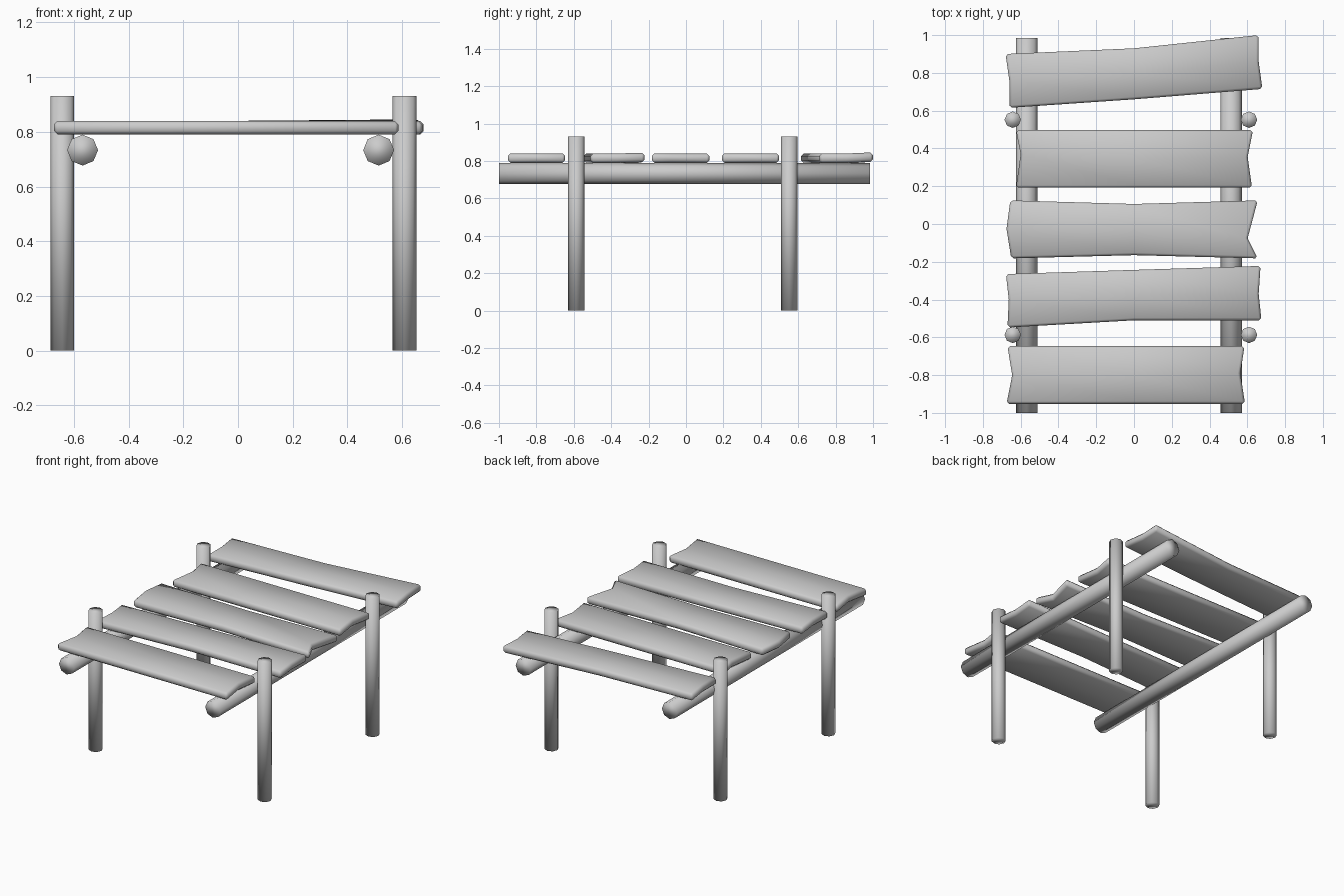
import bpy, bmesh
from math import pi

if "Cube" in bpy.data.objects:
    bpy.data.objects.remove(bpy.data.objects["Cube"])


def log(name, radius, length, centre, rot=(0, 0, 0)):
    bpy.ops.mesh.primitive_cylinder_add(vertices=8, radius=radius, depth=length,
                                        location=centre, rotation=rot)
    ob = bpy.context.object
    ob.name = name
    bpy.ops.object.shade_smooth()


def plank(name, left, mid, right, lift=0.0):
    """left/right: (x, y) of back corner, end centre, front corner; mid: y back, y front."""
    m = [(0, mid[0]), (0, sum(mid) / 2), (0, mid[1])]
    rows = [left, m, right]
    bm = bmesh.new()
    lo, hi = [], []
    for r, row in enumerate(rows):
        dz = lift if r == 2 else 0
        lo.append([bm.verts.new((x, y, 0.79 + dz * (c == 0))) for c, (x, y) in enumerate(row)])
        hi.append([bm.verts.new((x, y, 0.84 + dz * (c == 0))) for c, (x, y) in enumerate(row)])
    for i in range(2):
        for j in range(2):
            for g in (lo, hi):
                bm.faces.new((g[i][j], g[i + 1][j], g[i + 1][j + 1], g[i][j + 1]))
        for k in (0, 2):
            bm.faces.new((lo[i][k], lo[i + 1][k], hi[i + 1][k], hi[i][k]))
            bm.faces.new((lo[k][i], lo[k][i + 1], hi[k][i + 1], hi[k][i]))
    bmesh.ops.recalc_face_normals(bm, faces=bm.faces[:])
    me = bpy.data.meshes.new(name)
    bm.to_mesh(me)
    bm.free()
    me.shade_smooth()
    ob = bpy.data.objects.new(name, me)
    bpy.context.collection.objects.link(ob)
    # softened, worn edges
    b = ob.modifiers.new("worn_edges", 'BEVEL')
    b.width = 0.013
    b.segments = 1
    b.limit_method = 'ANGLE'
    b.angle_limit = 0.9


# four upright posts
for sx, x in (("left", -0.642), ("right", 0.609)):
    for sy, y in (("front", -0.587), ("back", 0.552)):
        log(f"{sy}_{sx}_post", 0.0435, 0.93, (x, y, 0.465))

# two long rails under the deck
for sx, x in (("left", -0.568), ("right", 0.514)):
    log(f"{sx}_rail", 0.0565, 1.985, (x, -0.0075, 0.733), (pi / 2, 0, 0))

# five uneven deck planks, back to front
plank("plank_1", [(-0.68, 0.90), (-0.66, 0.76), (-0.66, 0.615)], (0.93, 0.66),
      [(0.66, 1.0), (0.66, 0.86), (0.68, 0.715)], 0.006)
plank("plank_2", [(-0.625, 0.497), (-0.60, 0.37), (-0.625, 0.192)], (0.497, 0.192),
      [(0.63, 0.497), (0.602, 0.355), (0.625, 0.192)])
plank("plank_3", [(-0.655, 0.125), (-0.675, -0.026), (-0.65, -0.182)], (0.106, -0.165),
      [(0.655, 0.125), (0.602, -0.075), (0.655, -0.182)])
plank("plank_4", [(-0.678, -0.265), (-0.663, -0.40), (-0.67, -0.548)], (-0.243, -0.51),
      [(0.67, -0.222), (0.66, -0.37), (0.675, -0.51)], 0.004)
plank("plank_5", [(-0.67, -0.647), (-0.645, -0.80), (-0.675, -0.952)], (-0.647, -0.952),
      [(0.585, -0.647), (0.563, -0.79), (0.588, -0.952)])
